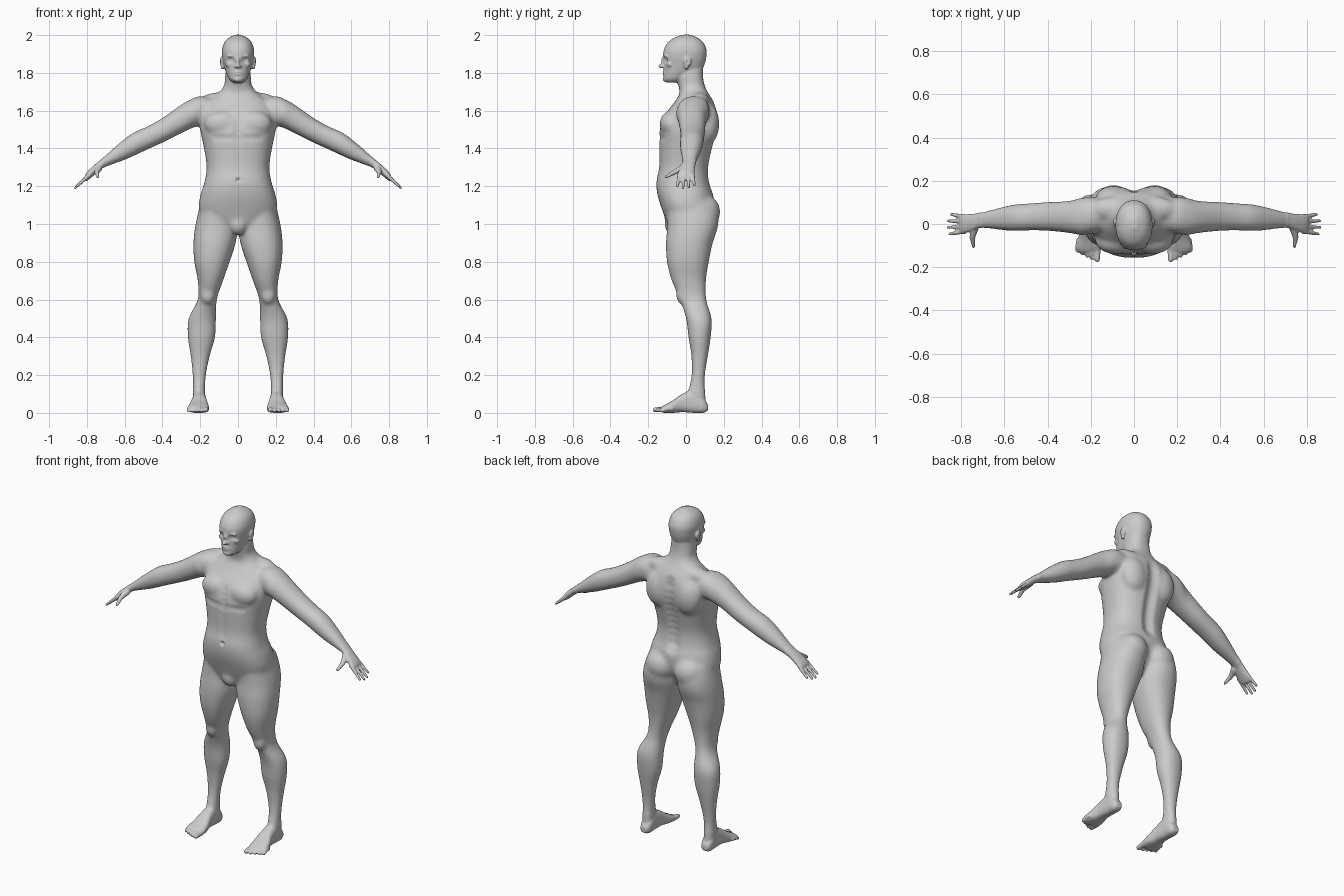
import bpy
import bmesh
from math import cos, sin, pi, copysign
from mathutils import Vector, Matrix
from mathutils.kdtree import KDTree

old = bpy.data.objects.get("Cube")
if old:
    bpy.data.objects.remove(old, do_unlink=True)

SEGMENTS = 40
STEPS = 5
bm = bmesh.new()


def catmull(a, b, c, d, t):
    """Smooth blend between b and c."""
    return tuple(
        q + 0.5 * t * (r - p + t * (2 * p - 5 * q + 4 * r - s + t * (3 * (q - r) + s - p)))
        for p, q, r, s in zip(a, b, c, d))


def loft(rows, axis, squareness=2.2):
    """Skin rounded rings; each row is (position, low u, high u, low v, high v)."""
    smooth_rows = []
    for i in range(len(rows) - 1):
        a, d = rows[max(i - 1, 0)], rows[min(i + 2, len(rows) - 1)]
        smooth_rows += [catmull(a, rows[i], rows[i + 1], d, k / STEPS) for k in range(STEPS)]
    smooth_rows.append(rows[-1])

    rings = []
    power = 2 / squareness
    for pos, u_low, u_high, v_low, v_high in smooth_rows:
        ring = []
        for k in range(SEGMENTS):
            c, s = cos(2 * pi * k / SEGMENTS), sin(2 * pi * k / SEGMENTS)
            u = (u_low + u_high) / 2 + (u_high - u_low) / 2 * copysign(abs(c) ** power, c)
            v = (v_low + v_high) / 2 + (v_high - v_low) / 2 * copysign(abs(s) ** power, s)
            place = {"x": (pos, u, v), "y": (u, pos, v), "z": (u, v, pos)}[axis]
            ring.append(bm.verts.new(place))
        rings.append(ring)
    for low, high in zip(rings, rings[1:]):
        for k in range(SEGMENTS):
            n = (k + 1) % SEGMENTS
            bm.faces.new((low[k], low[n], high[n], high[k]))
    bm.faces.new(rings[0][::-1])
    bm.faces.new(rings[-1])


def blob(centre, radii):
    """Ellipsoid of muscle or feature."""
    matrix = Matrix.Translation(centre) @ Matrix.Diagonal((*radii, 1))
    bmesh.ops.create_icosphere(bm, subdivisions=3, radius=1, matrix=matrix)


def digit(points, start, end, beads=9):
    """Tapering finger or toe made of fused beads along a path."""
    spans = len(points) - 1
    for i in range(spans):
        for k in range(beads + 1):
            r = start + (end - start) * (i + k / beads) / spans
            centre = Vector(points[i]).lerp(Vector(points[i + 1]), k / beads)
            matrix = Matrix.Translation(centre)
            bmesh.ops.create_icosphere(bm, subdivisions=2, radius=r, matrix=matrix)


# Torso and neck: height, half width, front, back
torso = [(.95, .05, -.075, .08), (1, .14, -.1, .11), (1.07, .205, -.125, .14),
         (1.15, .2, -.15, .145), (1.22, .178, -.157, .125), (1.3, .166, -.143, .12),
         (1.4, .18, -.142, .14), (1.5, .2, -.14, .165), (1.58, .2, -.11, .168),
         (1.64, .17, -.065, .15), (1.69, .11, -.035, .12), (1.73, .075, -.04, .1),
         (1.78, .068, -.05, .09), (1.84, .06, -.05, .09)]
loft([(z, -w, w, front, back) for z, w, front, back in torso], "z", 2.4)

# Head: height, half width, front, back
head = [(1.748, .025, -.1, -.04), (1.765, .045, -.117, 0), (1.79, .058, -.118, .04),
        (1.82, .069, -.117, .085), (1.85, .077, -.117, .1), (1.88, .083, -.121, .107),
        (1.92, .085, -.118, .109), (1.96, .073, -.097, .092), (1.985, .05, -.063, .063),
        (2.002, .015, -.02, .025)]
loft([(z, -w, w, front, back) for z, w, front, back in head], "z")

# Leg: height, inner, outer, front, back
loft([(1.12, .03, .195, -.1, .14), (1.05, .012, .213, -.1, .17), (.98, .004, .228, -.1, .168),
      (.9, .012, .236, -.106, .142), (.8, .044, .232, -.101, .121), (.7, .079, .213, -.076, .106),
      (.6, .112, .213, -.033, .108), (.5, .116, .262, 0, .136), (.4, .121, .266, .013, .131),
      (.3, .149, .251, .028, .116), (.2, .169, .241, .029, .101), (.12, .174, .239, .012, .101),
      (.04, .173, .239, 0, .105)], "z")

# Foot: depth, inner, outer, bottom, top
loft([(.116, .185, .225, .012, .045), (.09, .172, .238, 0, .08), (.04, .17, .24, 0, .12),
      (-.02, .165, .245, .004, .1), (-.07, .155, .26, 0, .065), (-.11, .153, .267, 0, .044),
      (-.13, .158, .255, .003, .032)], "y", 2.6)
digit([(.17, -.11, .019), (.17, -.163, .016)], .017, .014)
for i in range(1, 5):
    x = .173 + .022 * i
    tip = -.169 + .011 * i
    digit([(x - .004, tip + .05, .022), (x, tip + .02, .021), (x, tip, .011)], .0115, .01)

# Arm and palm: distance out, front, back, bottom, top
loft([(.12, -.03, .12, 1.52, 1.66), (.2, -.045, .125, 1.52, 1.677), (.25, -.05, .12, 1.505, 1.66),
      (.3, -.042, .107, 1.48, 1.632), (.4, -.032, .102, 1.43, 1.562),
      (.48, -.03, .096, 1.394, 1.517), (.55, -.033, .091, 1.361, 1.486),
      (.6, -.03, .081, 1.339, 1.451), (.66, -.023, .066, 1.317, 1.401),
      (.72, -.02, .052, 1.294, 1.346), (.745, -.03, .047, 1.273, 1.326),
      (.79, -.045, .045, 1.235, 1.285), (.808, -.04, .042, 1.225, 1.262)], "x")

# Fingers and thumb
for i, reach in enumerate((.853, .862, .859, .845)):
    base, tip = -.036 + .024 * i, -.046 + .03 * i
    drop = reach - .785
    digit([(.785, base, 1.262), (.785 + drop * .55, (base + tip) / 2, 1.262 - drop * .5),
           (reach, tip, 1.263 - drop * .93)], .0115, .008)
digit([(.735, -.015, 1.298), (.748, -.06, 1.275), (.742, -.104, 1.25)], .019, .009)

# Muscles
blob((.085, -.08, 1.53), (.095, .06, .07))
blob((.1, .07, 1.655), (.1, .055, .042))
blob((.095, .115, 1.53), (.085, .062, .11))
blob((.095, .098, 1.065), (.09, .084, .09))
blob((.16, -.025, .625), (.038, .028, .05))
blob((.24, .03, 1.585), (.06, .085, .075))
blob((0, -.07, 1.0), (.05, .045, .06))

# Face and ears
blob((0, -.133, 1.836), (.013, .014, .011))
blob((.011, -.12, 1.834), (.009, .011, .009))
blob((0, -.12, 1.86), (.009, .013, .03))
blob((0, -.114, 1.798), (.024, .013, .013))
blob((0, -.105, 1.766), (.025, .018, .015))
blob((.032, -.103, 1.889), (.028, .014, .009))
blob((.045, -.085, 1.845), (.022, .018, .016))
blob((.086, .008, 1.86), (.011, .021, .026))
blob((.083, .002, 1.836), (.009, .013, .02))

# Fuse mirrored halves into one skin
mesh = bpy.data.meshes.new("body")
bm.to_mesh(mesh)
bm.free()
body = bpy.data.objects.new("body", mesh)
bpy.context.collection.objects.link(body)
mirror = body.modifiers.new("mirror", "MIRROR")
mirror.use_mirror_merge = False
fuse = body.modifiers.new("fuse", "REMESH")
fuse.mode = "VOXEL"
fuse.voxel_size = .005
bpy.context.view_layer.update()
skin = bpy.data.meshes.new_from_object(body.evaluated_get(bpy.context.evaluated_depsgraph_get()))
body.modifiers.clear()
body.data = skin
bpy.data.meshes.remove(mesh)
skin.name = "body"

bm = bmesh.new()
bm.from_mesh(skin)


def relax(verts, times):
    for _ in range(times):
        bmesh.ops.smooth_vert(bm, verts=verts, factor=.5, use_axis_x=True,
                              use_axis_y=True, use_axis_z=True)


def press(centre, radius, push):
    """Soft sculpting dab, repeated on the other side."""
    for side in ((1, -1) if centre[0] else (1,)):
        flip = Vector((side, 1, 1))
        for _, index, dist in tree.find_range(Vector(centre) * flip, radius):
            bm.verts[index].co += Vector(push) * flip * (1 - (dist / radius) ** 2) ** 2


# Blend the muscles, keep head, hands and feet crisp
relax([v for v in bm.verts if abs(v.co.x) < .71 and .12 < v.co.z < 1.735], 35)
relax(bm.verts[:], 2)
bm.verts.ensure_lookup_table()
tree = KDTree(len(bm.verts))
for v in bm.verts:
    tree.insert(v.co, v.index)
tree.balance()

# Spine, breastbone and belly grooves
for i in range(11):
    press((0, .12 + .004 * i, 1.2 + .04 * i), .055, (0, -.012, 0))
for i in range(5):
    press((0, -.14, 1.44 + .03 * i), .035, (0, .006, 0))
    press((0, -.142, 1.28 + .03 * i), .03, (0, .003, 0))
    press((.03 + .025 * i, -.13, 1.455), .03, (0, .004, 0))
press((0, -.155, 1.232), .016, (0, .014, 0))
# Eye sockets, eyes, mouth and ear hollows
press((.032, -.105, 1.869), .024, (0, .016, 0))
press((.032, -.105, 1.867), .015, (0, -.006, 0))
for i in (0, .009, .018):
    press((i, -.126 + i / 4, 1.798), .009, (0, .005, 0))
press((.097, .006, 1.856), .014, (-.006, 0, 0))
relax(bm.verts[:], 1)
bm.to_mesh(skin)
bm.free()
skin.polygons.foreach_set("use_smooth", [True] * len(skin.polygons))

# Plain grey skin
grey = bpy.data.materials.new("plain grey")
grey.use_nodes = True
colour = (.6, .6, .6, 1)
grey.diffuse_color = colour
grey.node_tree.nodes["Principled BSDF"].inputs["Base Color"].default_value = colour
skin.materials.clear()
skin.materials.append(grey)
